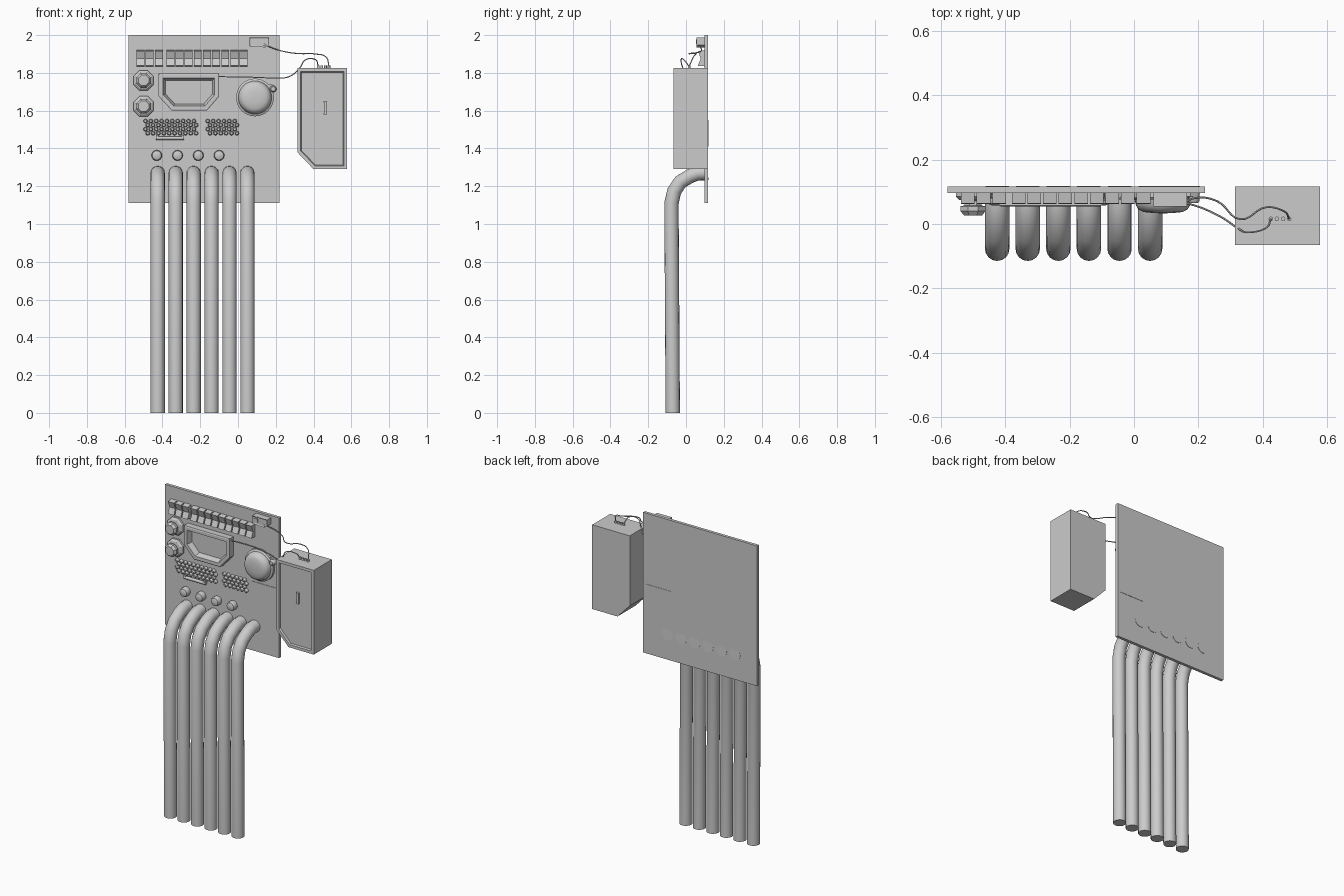
import bpy, bmesh, math
from mathutils import Vector, Matrix

if "Cube" in bpy.data.objects:
    bpy.data.objects.remove(bpy.data.objects["Cube"])

FRONT, BACK = 0.097, 0.116   # faces of the panel along y


def finish(name, bm, smooth=False):
    bmesh.ops.recalc_face_normals(bm, faces=bm.faces[:])
    me = bpy.data.meshes.new(name)
    bm.to_mesh(me)
    bm.free()
    ob = bpy.data.objects.new(name, me)
    bpy.context.collection.objects.link(ob)
    if smooth:
        bpy.ops.object.select_all(action='DESELECT')
        ob.select_set(True)
        bpy.context.view_layer.objects.active = ob
        bpy.ops.object.shade_smooth_by_angle(angle=math.radians(40))
    return ob


def prism(name, pts, y0, y1, insets=()):
    """Outline in x/z extruded from y0 (front) to y1; insets = (width, push back, extra)."""
    bm = bmesh.new()
    face = bm.faces.new([bm.verts.new((x, y0, z)) for x, z in pts])
    ext = bmesh.ops.extrude_face_region(bm, geom=[face], use_keep_orig=True)
    bmesh.ops.translate(bm, vec=(0, y1 - y0, 0),
                        verts=[v for v in ext['geom'] if isinstance(v, bmesh.types.BMVert)])
    bmesh.ops.recalc_face_normals(bm, faces=bm.faces[:])
    face = min(bm.faces, key=lambda f: f.calc_center_median().y)
    for width, push in insets:
        bmesh.ops.inset_region(bm, faces=[face], thickness=width, use_even_offset=True)
        bmesh.ops.translate(bm, vec=(0, push, 0), verts=face.verts[:])
    return finish(name, bm)


def rect(x0, x1, z0, z1):
    return [(x0, z0), (x1, z0), (x1, z1), (x0, z1)]


def lathe(name, x, z, profile, sides, smooth=True, turn=0.0):
    """Rings of (radius, y) turned about the y axis, capped at both ends."""
    bm = bmesh.new()
    rings = []
    for r, y in profile:
        rings.append([bm.verts.new((x + r * math.cos(a), y, z + r * math.sin(a)))
                      for a in (turn + 2 * math.pi * i / sides for i in range(sides))])
    for a, b in zip(rings, rings[1:]):
        for i in range(sides):
            j = (i + 1) % sides
            bm.faces.new((a[i], a[j], b[j], b[i]))
    bm.faces.new(rings[0])
    bm.faces.new(rings[-1])
    return finish(name, bm, smooth)


def tube(name, pts, radius, smooth_path=False, res=6):
    cu = bpy.data.curves.new(name, 'CURVE')
    cu.dimensions = '3D'
    cu.bevel_depth = radius
    cu.bevel_resolution = res
    cu.use_fill_caps = True
    if smooth_path:
        sp = cu.splines.new('BEZIER')
        sp.bezier_points.add(len(pts) - 1)
        for bp, p in zip(sp.bezier_points, pts):
            bp.co = p
            bp.handle_left_type = bp.handle_right_type = 'AUTO'
        sp.resolution_u = 6
    else:
        sp = cu.splines.new('POLY')
        sp.points.add(len(pts) - 1)
        for sp_p, p in zip(sp.points, pts):
            sp_p.co = (*p, 1)
    ob = bpy.data.objects.new(name, cu)
    bpy.context.collection.objects.link(ob)
    bpy.ops.object.select_all(action='DESELECT')
    ob.select_set(True)
    bpy.context.view_layer.objects.active = ob
    bpy.ops.object.convert(target='MESH')
    bpy.ops.object.shade_smooth_by_angle(angle=math.radians(50))
    return ob


# Back panel and the square cover set into it
prism("panel", rect(-0.58, 0.22, 1.11, 2.0), FRONT, BACK)
prism("square_cover", rect(0.027, 0.205, 1.41, 1.55), FRONT - 0.003, BACK + 0.002)

# Six large conduits bending into the panel
for i in range(6):
    x = -0.425 + 0.095 * i
    tube("conduit", [(x, -0.07, 0), (x, -0.077, 1.11), (x, -0.062, 1.175), (x, -0.03, 1.222),
                     (x, 0.02, 1.253), (x, 0.06, 1.268), (x, BACK + 0.001, 1.27)], 0.038)

# Cabinet with recessed door, handle and top connectors
prism("cabinet", [(0.40, 1.29), (0.578, 1.29), (0.578, 1.825), (0.314, 1.825), (0.314, 1.38)],
      -0.065, BACK, [(0.018, 0), (0.004, 0.012)])
prism("cabinet_handle", rect(0.458, 0.470, 1.58, 1.65), -0.066, -0.052)
for z in (1.584, 1.646):
    prism("handle_foot", rect(0.452, 0.470, z - 0.004, z + 0.004), -0.063, -0.052)
for x in (0.425, 0.444, 0.463, 0.482):
    tube("cable_socket", [(x, 0.016, 1.82), (x, 0.016, 1.838)], 0.007, res=3)

# Row of rocker switches: three, a gap, then nine
for i in range(12):
    x = -0.516 + 0.0485 * i + (0.012 if i > 2 else 0)
    bm = bmesh.new()
    side = [(FRONT, 1.92), (0.064, 1.915), (0.078, 1.875), (0.062, 1.838), (FRONT, 1.835)]
    a = [bm.verts.new((x - 0.021, y, z)) for y, z in side]
    b = [bm.verts.new((x + 0.021, y, z)) for y, z in side]
    bm.faces.new(a)
    bm.faces.new(b)
    for k in range(5):
        bm.faces.new((a[k], a[k - 1], b[k - 1], b[k]))
    finish("rocker_switch", bm)

# Small junction box at the top right
prism("junction_box", [(0.06, 1.94), (0.145, 1.935), (0.165, 1.948), (0.165, 1.988), (0.06, 1.988)],
      0.055, FRONT, [(0.006, 0.004)])
prism("junction_window", rect(0.072, 0.098, 1.952, 1.976), 0.054, 0.065)
tube("junction_plug", [(0.135, 0.062, 1.95), (0.152, 0.066, 1.942)], 0.007, res=3)

# Two octagonal mushroom buttons
for z in (1.76, 1.623):
    lathe("octagon_button", -0.50, z,
          [(0.058, FRONT), (0.058, 0.085), (0.046, 0.075), (0.028, 0.072), (0.028, 0.058),
           (0.042, 0.055), (0.042, 0.040), (0.030, 0.026)], 8, False, math.pi / 8)

# Display with a sunken tray
prism("display", [(-0.35, 1.60), (-0.165, 1.60), (-0.10, 1.675), (-0.10, 1.797),
                  (-0.42, 1.797), (-0.42, 1.675)], 0.058, FRONT,
      [(0.006, -0.003), (0.018, 0), (0.012, 0.034)])

# Alarm bell with its small striker
lathe("bell", 0.09, 1.67, [(0.1, FRONT), (0.1, 0.082), (0.088, 0.076), (0.084, 0.058),
                           (0.076, 0.045), (0.06, 0.037), (0.03, 0.034), (0.004, 0.033)], 32)
lathe("bell_striker", 0.186, 1.715, [(0.018, FRONT), (0.018, 0.072), (0.012, 0.065)], 12)
prism("striker_arm", [(0.15, 1.73), (0.19, 1.697), (0.195, 1.73), (0.175, 1.742)], 0.085, FRONT)

# Staggered round keys in two groups
for x0, count in ((-0.49, 10), (-0.16, 6)):
    for row in range(4):
        for i in range(count):
            x = x0 + 0.0285 * i + (0.012 if row % 2 else 0)
            lathe("key", x, 1.545 - 0.0215 * row,
                  [(0.0115, FRONT), (0.0115, 0.084), (0.007, 0.079)], 8)

# Space bar and its end mounts
tube("space_bar", [(-0.435, 0.083, 1.455), (-0.285, 0.083, 1.455)], 0.010, res=3)
for x in (-0.428, -0.292):
    prism("bar_mount", rect(x - 0.007, x + 0.007, 1.450, 1.472), 0.075, FRONT)

# Row of four round knobs
for i in range(4):
    lathe("round_knob", -0.43 + 0.11 * i, 1.363,
          [(0.028, FRONT), (0.028, 0.072), (0.024, 0.063), (0.012, 0.058)], 16)

# Two thin cables to the cabinet
tube("upper_cable", [(0.145, 0.064, 1.947), (0.20, 0.082, 1.925), (0.26, 0.07, 1.91),
                     (0.33, 0.015, 1.902), (0.41, 0.052, 1.90), (0.465, 0.04, 1.885),
                     (0.482, 0.016, 1.835)], 0.003, True, 1)
tube("lower_cable", [(-0.105, 0.075, 1.78), (0.05, 0.08, 1.778), (0.18, 0.06, 1.774),
                     (0.27, 0.022, 1.78), (0.33, -0.018, 1.83), (0.355, -0.026, 1.868),
                     (0.41, -0.012, 1.87), (0.425, 0.016, 1.835)], 0.003, True, 1)
